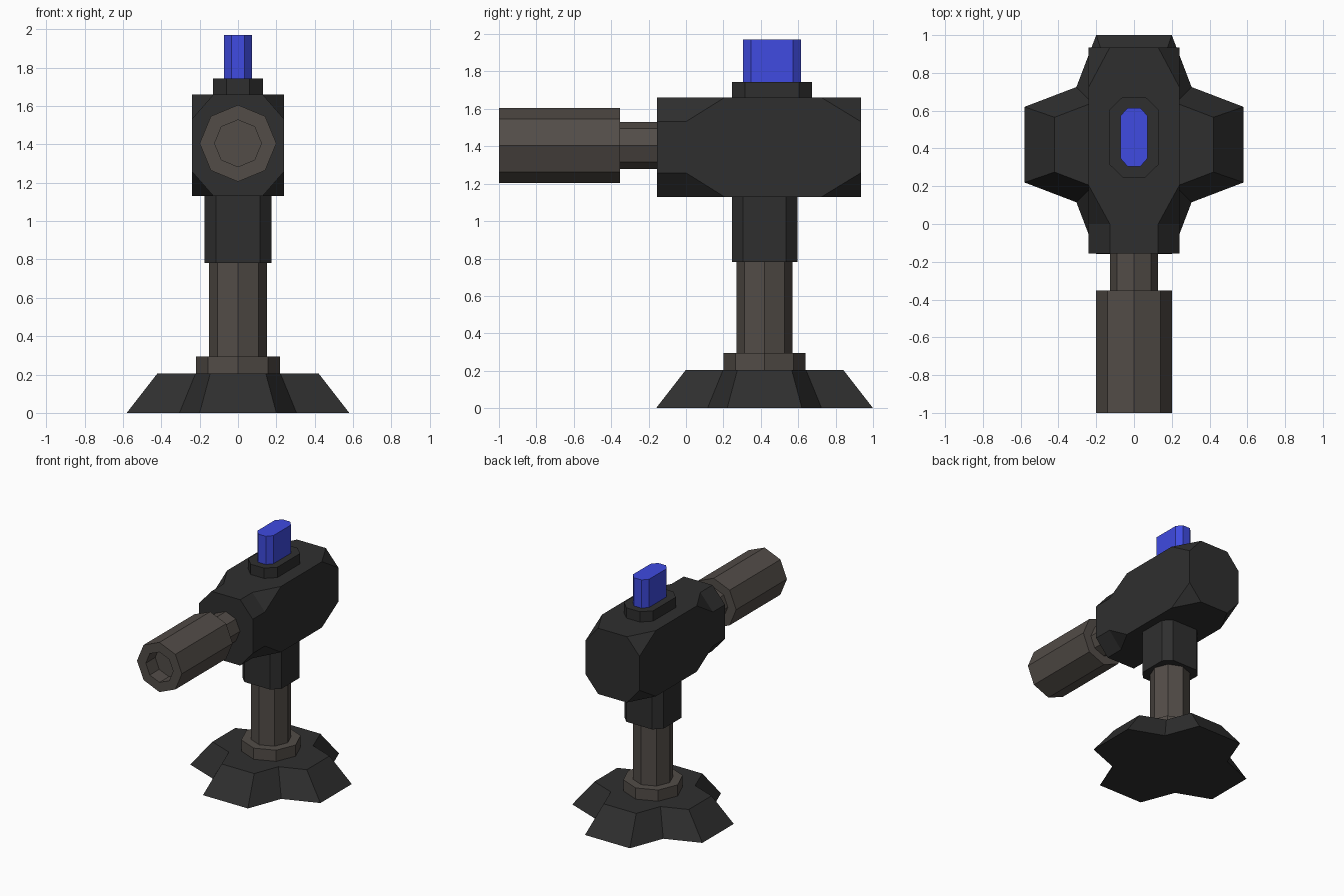
import bpy, bmesh, math

if "Cube" in bpy.data.objects:
    bpy.data.objects.remove(bpy.data.objects["Cube"])


def material(name, rgb):
    m = bpy.data.materials.new(name)
    m.diffuse_color = (*rgb, 1)
    m.use_nodes = True
    m.node_tree.nodes["Principled BSDF"].inputs["Base Color"].default_value = m.diffuse_color
    return m


DARK = material("dark_rubber", (0.028, 0.028, 0.028))
METAL = material("warm_metal", (0.085, 0.073, 0.064))
BLUE = material("blue", (0.05, 0.07, 0.75))


def chamfered(hx, hy, cx, cy):
    """Rectangle of half size hx, hy whose flats end at cx, cy."""
    return [(hx, cy), (cx, hy), (-cx, hy), (-hx, cy),
            (-hx, -cy), (-cx, -hy), (cx, -hy), (hx, -cy)]


def octagon(r):
    return [(r * math.cos(i * math.pi / 4), r * math.sin(i * math.pi / 4)) for i in range(8)]


def loft(name, sections, mat, loc, along_y=False):
    """Skin a stack of (profile, distance) sections, capped at both ends."""
    bm = bmesh.new()
    rings = [[bm.verts.new((x, d, y) if along_y else (x, y, d)) for x, y in prof]
             for prof, d in sections]
    n = len(rings[0])
    for a, b in zip(rings, rings[1:]):
        for i in range(n):
            j = (i + 1) % n
            bm.faces.new((a[i], a[j], b[j], b[i]))
    bm.faces.new(rings[0])
    bm.faces.new(rings[-1])
    bmesh.ops.remove_doubles(bm, verts=bm.verts[:], dist=1e-4)
    bmesh.ops.dissolve_limit(bm, angle_limit=0.01, verts=bm.verts[:], edges=bm.edges[:])
    bmesh.ops.recalc_face_normals(bm, faces=bm.faces[:])
    me = bpy.data.meshes.new(name)
    bm.to_mesh(me)
    bm.free()
    me.materials.append(mat)
    ob = bpy.data.objects.new(name, me)
    ob.location = loc
    bpy.context.collection.objects.link(ob)
    return ob


CY = 0.42    # column axis
BZ = 1.405   # barrel axis height

# Four-lobed foot, tapering upward
foot = []
for k in range(4):
    c, s = round(math.cos(k * math.pi / 2)), round(math.sin(k * math.pi / 2))
    foot += [(c * x - s * y, s * x + c * y)
             for x, y in ((0.58, -0.2), (0.58, 0.2), (0.305, 0.305))]
foot_top = [(x * 0.725, y * 0.725) for x, y in foot]
loft("foot", [(foot, 0), (foot_top, 0.205)], DARK, (0, CY, 0))

# Column: collar, pole, sleeve
loft("foot_collar", [(octagon(0.22), 0.205), (octagon(0.22), 0.295)], METAL, (0, CY, 0))
loft("pole", [(octagon(0.15), 0.295), (octagon(0.15), 0.8)], METAL, (0, CY, 0))
sleeve = chamfered(0.175, 0.175, 0.115, 0.115)
loft("sleeve", [(sleeve, 0.78), (sleeve, 1.13)], DARK, (0, CY, 0))

# Head: octagonal nose, square middle, cut back corners
cut = chamfered(0.24, 0.265, 0.128, 0.137)
full = chamfered(0.24, 0.265, 0.24, 0.265)
loft("head", [(cut, -0.155), (cut, 0), (full, 0.205), (full, 0.725), (cut, 0.935)],
     DARK, (0, 0, 1.395), True)

# Barrel with bore, and its narrower neck
loft("neck", [(octagon(0.126), -0.355), (octagon(0.126), -0.155)], METAL, (0, 0, BZ), True)
loft("barrel", [(octagon(0.2), -0.353), (octagon(0.2), -1.0),
                (octagon(0.122), -1.0), (octagon(0.122), -0.88)], METAL, (0, 0, BZ), True)

# Top seat and blue lever
seat = chamfered(0.13, 0.213, 0.06, 0.145)
loft("lever_seat", [(seat, 1.66), (seat, 1.743)], DARK, (0, 0.46, 0))
lever = chamfered(0.072, 0.155, 0.034, 0.112)
loft("lever", [(lever, 1.743), (lever, 1.97)], BLUE, (0, 0.46, 0))
